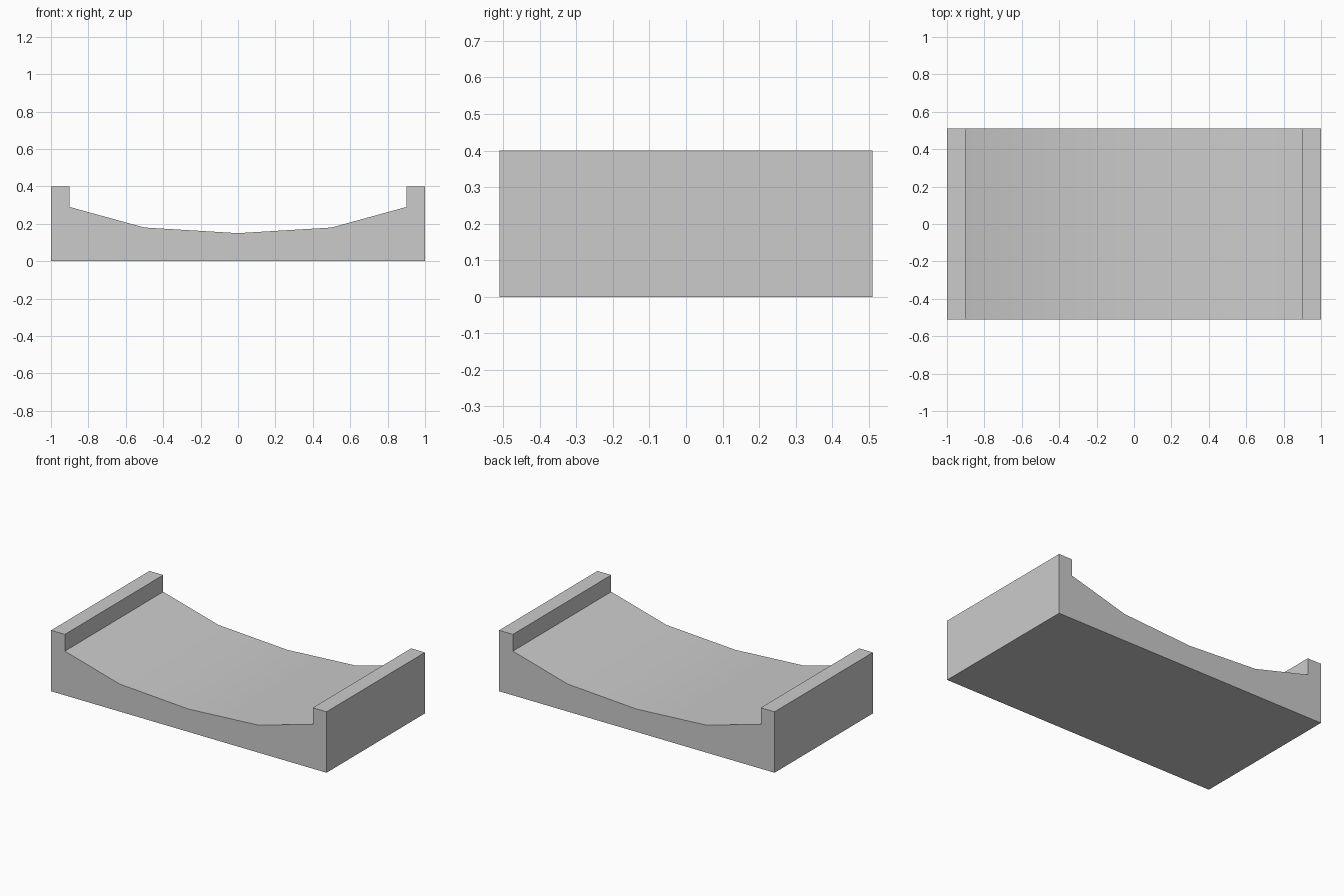
import bpy, bmesh, math

if "Cube" in bpy.data.objects:
    bpy.data.objects.remove(bpy.data.objects["Cube"])

HALF_DEPTH = 0.51

# Right half of the cross-section: trough centre, trough slope, rim, outer wall
half = [(0.5, 0.18), (0.9, 0.29), (0.9, 0.40), (1.0, 0.40), (1.0, 0.0)]
profile = [(0.0, 0.15)] + half + [(-x, z) for x, z in reversed(half)]

# Extrude the mirrored profile along y
bm = bmesh.new()
verts = [bm.verts.new((x, -HALF_DEPTH, z)) for x, z in profile]
face = bm.faces.new(verts)
ext = bmesh.ops.extrude_face_region(bm, geom=[face], use_keep_orig=True)
moved = [g for g in ext["geom"] if isinstance(g, bmesh.types.BMVert)]
bmesh.ops.translate(bm, verts=moved, vec=(0, 2 * HALF_DEPTH, 0))
bmesh.ops.recalc_face_normals(bm, faces=bm.faces)

mesh = bpy.data.meshes.new("curved_tray")
bm.to_mesh(mesh)
bm.free()
tray = bpy.data.objects.new("curved_tray", mesh)
bpy.context.collection.objects.link(tray)

# Smooth trough, sharp rims and walls
bpy.context.view_layer.objects.active = tray
tray.select_set(True)
bpy.ops.object.shade_smooth_by_angle(angle=math.radians(30))
